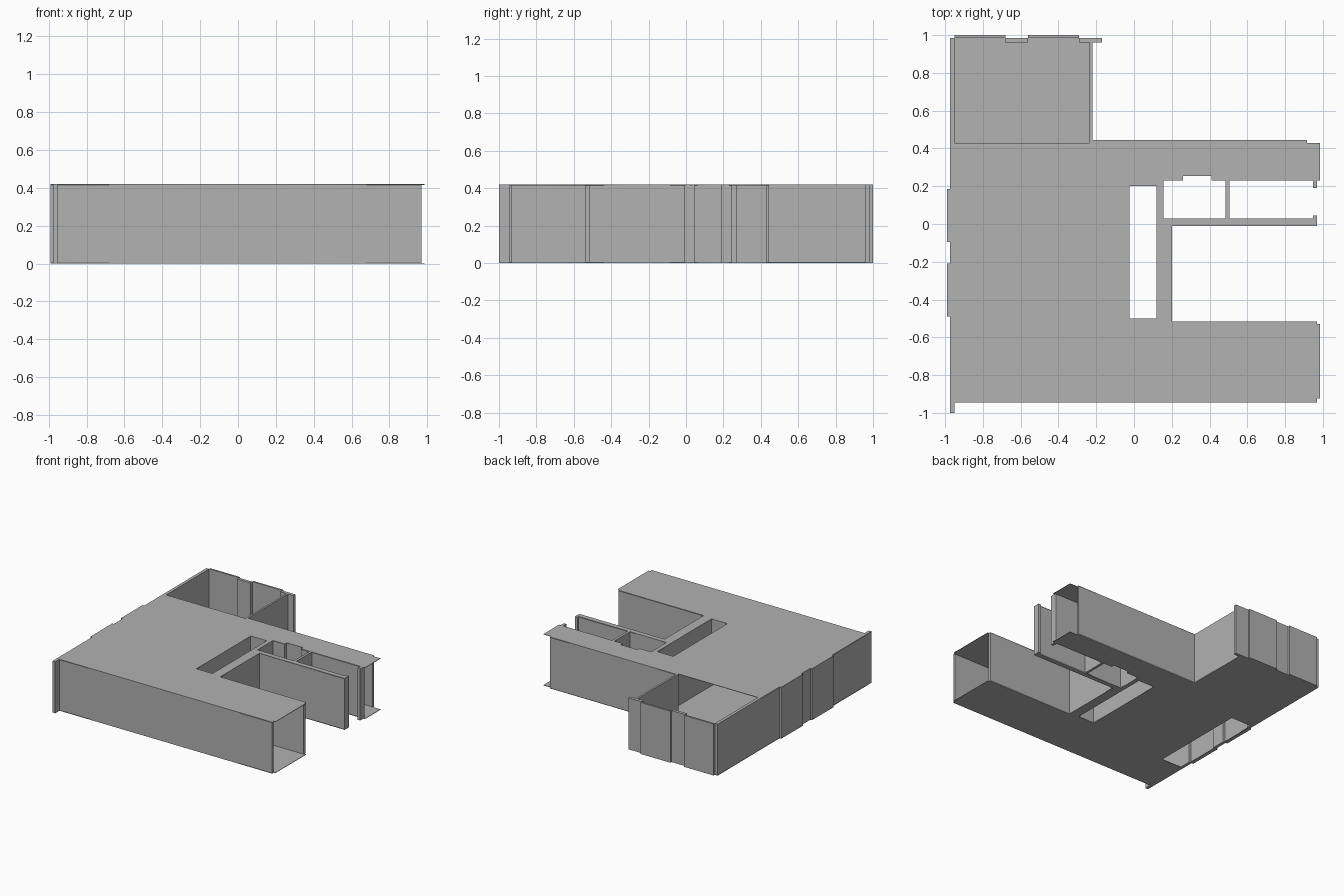
import bpy
import bmesh

if "Cube" in bpy.data.objects:
    bpy.data.objects.remove(bpy.data.objects["Cube"])

H = 0.42       # storey height
T = 0.004      # slab thickness

grey = bpy.data.materials.new("plaster_grey")
grey.diffuse_color = (0.445, 0.445, 0.445, 1.0)
grey.use_nodes = True
grey.node_tree.nodes["Principled BSDF"].inputs["Base Color"].default_value = grey.diffuse_color


def rect(x0, y0, x1, y1):
    return [(x0, y0), (x1, y0), (x1, y1), (x0, y1)]


def slab(name, z, loops):
    """Thin flat plate from an outline followed by its holes."""
    cu = bpy.data.curves.new(name, 'CURVE')
    cu.dimensions = '2D'
    cu.fill_mode = 'BOTH'
    cu.extrude = T / 2
    for loop in loops:
        sp = cu.splines.new('POLY')
        sp.points.add(len(loop) - 1)
        for p, (x, y) in zip(sp.points, loop):
            p.co = (x, y, 0, 1)
        sp.use_cyclic_u = True
    ob = bpy.data.objects.new(name, cu)
    bpy.context.collection.objects.link(ob)
    ob.location.z = z + T / 2
    bpy.ops.object.select_all(action='DESELECT')
    ob.select_set(True)
    bpy.context.view_layer.objects.active = ob
    bpy.ops.object.convert(target='MESH')
    ob = bpy.context.object
    ob.data.materials.clear()
    ob.data.materials.append(grey)


def walls(name, plans, z0=T / 2, z1=H - T / 2):
    """Upright walls from plan rectangles (x0, y0, x1, y1)."""
    bm = bmesh.new()
    for r in plans:
        base = bm.faces.new([bm.verts.new((x, y, z0)) for x, y in rect(*r)])
        ext = bmesh.ops.extrude_face_region(bm, geom=[base])
        tops = [v for v in ext["geom"] if isinstance(v, bmesh.types.BMVert)]
        bmesh.ops.translate(bm, verts=tops, vec=(0, 0, z1 - z0))
    bmesh.ops.recalc_face_normals(bm, faces=bm.faces)
    me = bpy.data.meshes.new(name)
    bm.to_mesh(me)
    bm.free()
    me.materials.append(grey)
    bpy.context.collection.objects.link(bpy.data.objects.new(name, me))


# Shared plan outline: front wing, middle spur, back wing, west side with bays
east = [(-0.975, -0.945), (0.97, -0.945), (0.97, -0.925), (0.985, -0.925),
        (0.985, -0.53), (0.97, -0.53), (0.97, -0.515), (0.2, -0.515),
        (0.2, -0.01), (0.97, -0.01), (0.97, 0.03), (0.505, 0.03),
        (0.505, 0.23), (0.985, 0.23), (0.985, 0.43), (0.915, 0.43),
        (0.915, 0.445), (-0.22, 0.445)]
west = [(-0.975, 0.185), (-0.99, 0.185), (-0.99, -0.095), (-0.975, -0.095),
        (-0.975, -0.21), (-0.99, -0.21), (-0.99, -0.49), (-0.975, -0.49)]
shaft = rect(-0.025, -0.5, 0.12, 0.2)
closet = [(0.155, 0.03), (0.485, 0.03), (0.485, 0.23), (0.41, 0.23),
          (0.41, 0.255), (0.26, 0.255), (0.26, 0.23), (0.155, 0.23)]

# Ceiling leaves the north room open; floor covers it but has a west opening
slab("ceiling", H - T, [east + [(-0.22, 0.43), (-0.975, 0.43)] + west,
                        shaft, closet])
slab("floor", 0, [east + [(-0.22, 0.97), (-0.29, 0.985), (-0.975, 0.985)] + west,
                  shaft, closet, rect(-0.96, -0.59, -0.77, 0.22)])

# West wall: piers, front spur and projecting bays
walls("west_wall", [(-0.975, -1.0, -0.95, -0.49), (-0.975, -0.21, -0.95, -0.095),
                    (-0.975, 0.185, -0.95, 0.985)], 0, H)
walls("west_bays", [(-0.99, -0.49, -0.97, -0.21), (-0.99, -0.095, -0.97, 0.185)])

# North room: window panels, piers and east wall
walls("north_panels", [(-0.95, 0.985, -0.68, 1.0), (-0.56, 0.985, -0.29, 1.0)], 0, H)
walls("north_piers", [(-0.68, 0.96, -0.56, 0.985), (-0.29, 0.96, -0.17, 0.985)], 0, H)
walls("north_room_east_wall", [(-0.235, 0.43, -0.22, 0.96)], 0, H)

# Wings, open at their east ends
walls("front_wing_walls", [(-0.95, -0.945, 0.97, -0.93), (0.2, -0.54, 0.97, -0.515)])
walls("back_wing_north_wall", [(-0.22, 0.43, 0.915, 0.445)])
walls("back_wing_south_wall", [(0.12, 0.23, 0.26, 0.245), (0.26, 0.255, 0.41, 0.27),
                               (0.41, 0.23, 0.97, 0.245),
                               (0.245, 0.245, 0.26, 0.27), (0.41, 0.245, 0.425, 0.27)])

# Closet, middle spur wall and small end nibs
walls("closet_walls", [(0.12, 0.03, 0.155, 0.23), (0.485, 0.03, 0.505, 0.23)])
walls("middle_wall", [(0.12, -0.01, 0.97, 0.03)])
walls("end_nibs", [(0.948, 0.03, 0.97, 0.045), (0.948, 0.19, 0.97, 0.23)], 0, H)

# Shaft enclosure
walls("shaft_walls", [(-0.04, -0.515, -0.025, 0.215), (0.12, -0.515, 0.2, -0.01),
                      (-0.025, -0.515, 0.12, -0.5), (-0.025, 0.2, 0.12, 0.215)])
